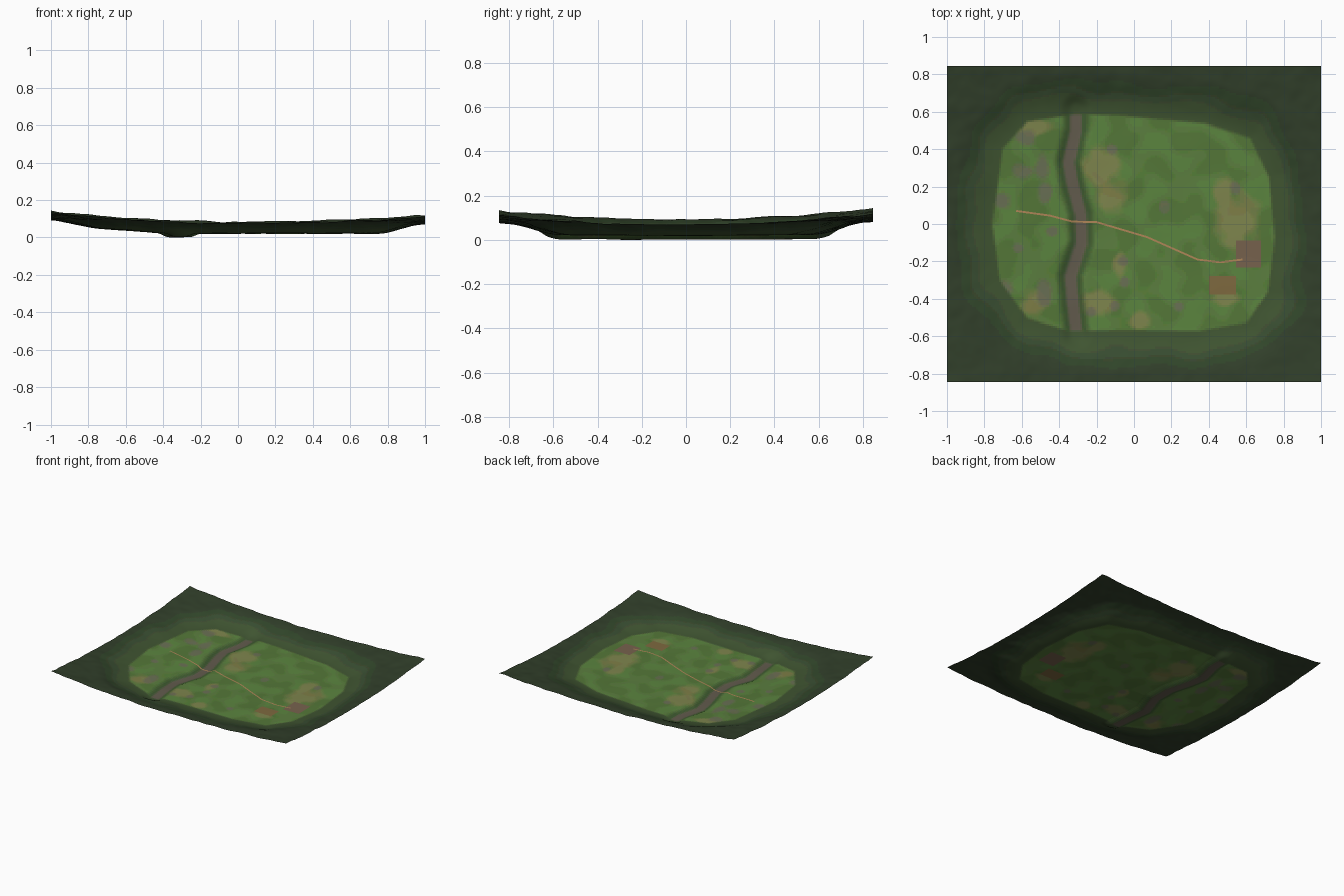
import bpy, bmesh, math
from mathutils import Vector, noise

if "Cube" in bpy.data.objects:
    bpy.data.objects.remove(bpy.data.objects["Cube"])

HX, HY = 1.0, 0.845
NX, NY = 180, 152
FIELD = [(-.57, .545), (-.32, .585), (-.1, .58), (.38, .535), (.62, .455), (.72, .25), (.75, -.07),
         (.715, -.36), (.6, -.525), (.35, -.57), (-.05, -.565), (-.35, -.57), (-.57, -.5),
         (-.715, -.3), (-.755, 0), (-.70, .4)]
RIVER = [(-.31, .62), (-.31, .5), (-.35, .33), (-.335, .24), (-.285, .05), (-.28, -.1),
         (-.34, -.28), (-.33, -.4), (-.305, -.6)]
TRACK = [(-.63, .07), (-.45, .045), (-.33, .013), (-.2, .01), (.07, -.07), (.34, -.19), (.46, -.205), (.58, -.19)]
# x, y, radius x, radius y
DIRT = [(-.18, .3, .11, .12), (-.12, .15, .09, .10), (.55, .02, .13, .16), (.48, .17, .06, .09),
        (-.2, -.42, .12, .07), (-.53, .51, .10, .05), (-.53, -.42, .08, .08), (.03, -.52, .07, .05),
        (.49, -.4, .07, .05), (-.08, -.22, .04, .08)]
STONE = [(-.70, .13, .05, .05), (-.60, .28, .06, .05), (-.49, .3, .04, .08), (-.58, .46, .06, .05),
         (-.48, .17, .04, .06), (-.69, -.34, .05, .06), (-.48, -.37, .05, .09), (-.62, -.13, .03, .03),
         (-.44, -.04, .03, .03), (-.23, -.47, .03, .03), (-.05, -.31, .03, .03), (-.1, -.44, .03, .03),
         (.24, -.44, .03, .03), (.54, .19, .03, .04), (.16, .09, .03, .04), (-.12, .4, .03, .03),
         (-.06, -.2, .03, .03)]


def smooth(a, b, t):
    t = min(1, max(0, (t - a) / (b - a)))
    return t * t * (3 - 2 * t)


def line_dist(x, y, pts, closed=False):
    best = 9
    for i in range(0 if closed else 1, len(pts)):
        (ax, ay), (bx, by) = pts[i - 1], pts[i]
        dx, dy = bx - ax, by - ay
        t = min(1, max(0, ((x - ax) * dx + (y - ay) * dy) / (dx * dx + dy * dy)))
        best = min(best, math.hypot(x - ax - t * dx, y - ay - t * dy))
    return best


def field_dist(x, y):
    """Signed distance to the meadow outline, positive outside."""
    inside = False
    for i in range(len(FIELD)):
        (ax, ay), (bx, by) = FIELD[i - 1], FIELD[i]
        if (ay > y) != (by > y) and x < ax + (y - ay) * (bx - ax) / (by - ay):
            inside = not inside
    d = line_dist(x, y, FIELD, True)
    return -d if inside else d


def rough(x, y, f, seed=0.0):
    return noise.noise(Vector((x * f, y * f, seed)))


def height(x, y):
    d = field_dist(x, y)
    X, Y = x * x, (y / HY) ** 2
    meadow = .021 + .006 * Y + .075 * max(0, -x - .38) + .003 * rough(x, y, 6)
    rim = (.047 + .035 * Y + .035 * X - .012 * x * abs(x) + .01 * X * Y + .005 * y
           + .006 * rough(x, y, 7, 3) + .003 * rough(x, y, 17, 5))
    w = smooth(-.01, .24, d)
    carve = .019 * (1 - smooth(.02, .085, line_dist(x, y, RIVER))) * (1 - w)
    return max(0, meadow + (rim - meadow) * w - carve)


def blobs(x, y, items):
    k = min(math.hypot((x - a) / rx, (y - b) / ry) for a, b, rx, ry in items)
    return 1 - smooth(.55, 1.15, k + .35 * rough(x, y, 14, 9))


def mix(a, b, t):
    return [p + (q - p) * t for p, q in zip(a, b)]


def colour(x, y):
    """Display colour of the ground, 0-255."""
    d, r = field_dist(x, y), line_dist(x, y, RIVER)
    g = rough(x, y, 8, 2)
    out = mix((66, 86, 50), (47, 66, 43), smooth(.04, .2, d + .05 * rough(x, y, 5, 4)))
    c = mix((94, 131, 64), (82, 118, 55), smooth(-.3, .4, g))
    c = mix(c, (134, 132, 78), .8 * blobs(x, y, DIRT))
    c = mix(c, (108, 108, 88), .75 * blobs(x, y, STONE))
    c = mix(c, (58, 84, 46), .85 * (1 - smooth(.04, .085, r)))
    c = mix(c, (98, 90, 76), 1 - smooth(.022, .042, r))
    if abs(x - .61) < .068 and abs(y + .165) < .072:
        c = (116, 98, 76)
    if abs(x - .47) < .07 and abs(y + .325) < .052:
        c = (126, 104, 66)
    return mix(c, out, smooth(-.008, .012, d))


def make_material(name, rgb):
    m = bpy.data.materials.new(name)
    m.diffuse_color = [(((v / 255) + .055) / 1.055) ** 2.4 for v in rgb] + [1]
    m.use_nodes = True
    m.node_tree.nodes["Principled BSDF"].inputs["Base Color"].default_value = m.diffuse_color
    return m


def finish(name, bm, mats):
    me = bpy.data.meshes.new(name)
    bm.to_mesh(me)
    bm.free()
    for m in mats:
        me.materials.append(m)
    for p in me.polygons:
        p.use_smooth = True
    ob = bpy.data.objects.new(name, me)
    bpy.context.collection.objects.link(ob)
    return ob


# Ground sheet, with colours rounded to a shared set of materials
bm = bmesh.new()
bmesh.ops.create_grid(bm, x_segments=NX, y_segments=NY, size=1)
for v in bm.verts:
    v.co.y *= HY
    v.co.z = height(v.co.x, v.co.y)
low = min(v.co.z for v in bm.verts)
palette, mats, STEP = {}, [], 7
for f in bm.faces:
    c = f.calc_center_median()
    key = tuple(round(k / STEP) for k in colour(c.x, c.y))
    if key not in palette:
        palette[key] = len(mats)
        mats.append(make_material("ground_colour", [k * STEP for k in key]))
    f.material_index = palette[key]
for v in bm.verts:
    v.co.z -= low
finish("terrain", bm, mats)

# Thin dirt track draped over the ground
bm = bmesh.new()
prev = None
for i in range(1, len(TRACK)):
    a, b = Vector(TRACK[i - 1]), Vector(TRACK[i])
    n = (b - a).normalized()
    n = Vector((-n.y, n.x)) * .005
    steps = max(2, round((b - a).length / .015))
    for s in range(0 if i == 1 else 1, steps + 1):
        p = a.lerp(b, s / steps)
        pair = [bm.verts.new((q.x, q.y, height(q.x, q.y) - low + .0015)) for q in (p + n, p - n)]
        if prev:
            bm.faces.new((prev[0], prev[1], pair[1], pair[0]))
        prev = pair
finish("dirt_track", bm, [make_material("track_clay", (176, 134, 88))])
